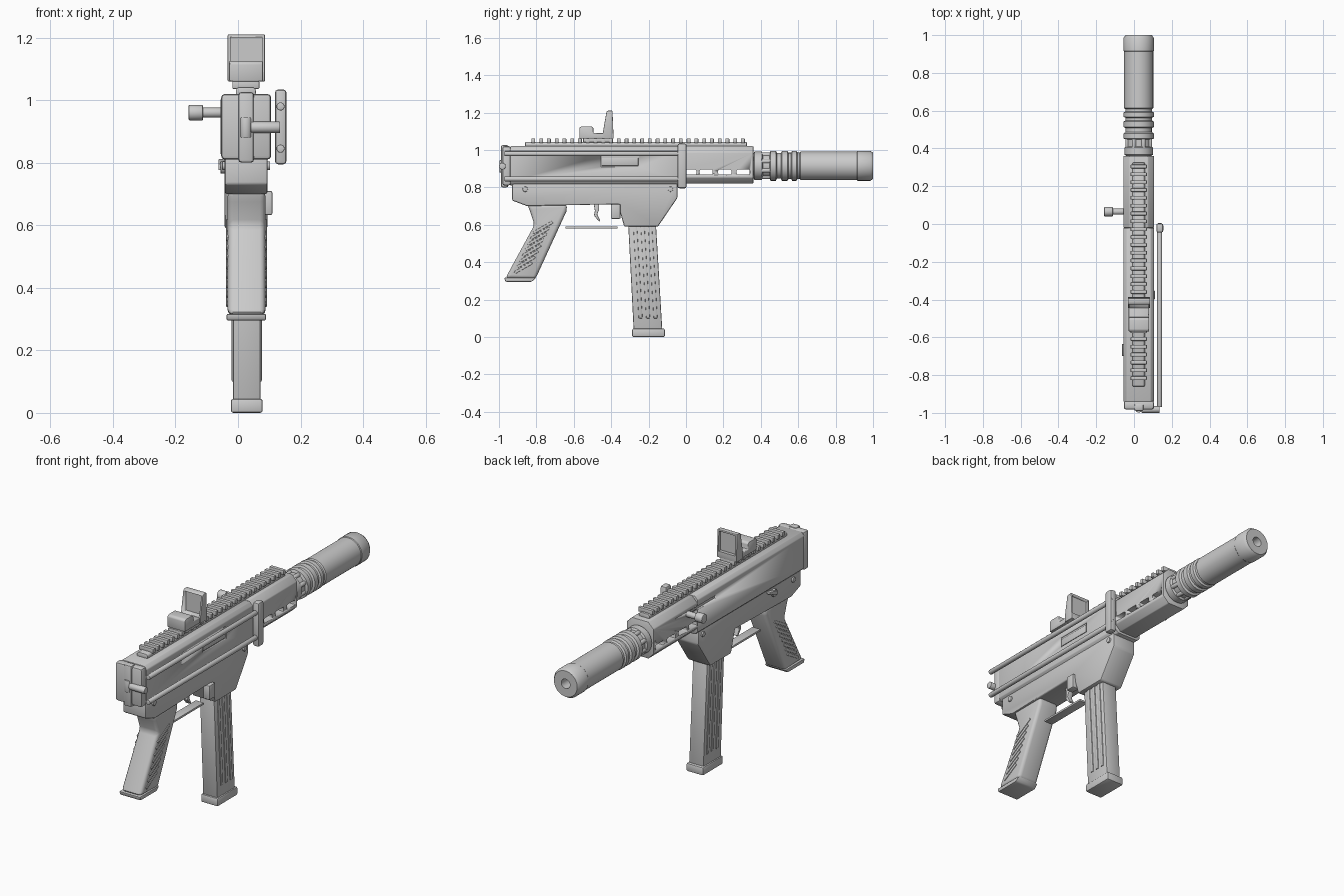
import bpy, bmesh, math
from mathutils import Vector

if "Cube" in bpy.data.objects:
    bpy.data.objects.remove(bpy.data.objects["Cube"])

CX = 0.025      # centre plane of the body
AXIS_Z = 0.915  # height of the barrel axis

metal = bpy.data.materials.new("grey_metal")
metal.use_nodes = True
GREY = (0.6, 0.6, 0.6, 1)
metal.diffuse_color = GREY
metal.node_tree.nodes["Principled BSDF"].inputs["Base Color"].default_value = GREY


def finish(name, bm, bevel=0.0, segments=2):
    bmesh.ops.recalc_face_normals(bm, faces=bm.faces)
    mesh = bpy.data.meshes.new(name)
    bm.to_mesh(mesh)
    bm.free()
    mesh.materials.append(metal)
    obj = bpy.data.objects.new(name, mesh)
    bpy.context.collection.objects.link(obj)
    bpy.ops.object.select_all(action="DESELECT")
    obj.select_set(True)
    bpy.context.view_layer.objects.active = obj
    if bevel:
        mod = obj.modifiers.new("Bevel", "BEVEL")
        mod.width, mod.segments = bevel, segments
        mod.limit_method = "ANGLE"
        bpy.ops.object.modifier_apply(modifier=mod.name)
    bpy.ops.object.shade_smooth_by_angle(angle=math.radians(35))
    return obj


def extrude(name, points, offset, bevel=0.0, segments=2):
    """Solid from a flat outline of 3D points, pushed along offset."""
    bm = bmesh.new()
    face = bm.faces.new([bm.verts.new(p) for p in points])
    moved = bmesh.ops.extrude_face_region(bm, geom=[face])["geom"]
    verts = [v for v in moved if isinstance(v, bmesh.types.BMVert)]
    bmesh.ops.translate(bm, verts=verts, vec=offset)
    return finish(name, bm, bevel, segments)


def side_profile(name, yz, x0, x1, bevel=0.0, segments=2):
    return extrude(name, [(x0, y, z) for y, z in yz], (x1 - x0, 0, 0), bevel, segments)


def box(name, x, y, z, bevel=0.0):
    outline = [(y[0], z[0]), (y[1], z[0]), (y[1], z[1]), (y[0], z[1])]
    return side_profile(name, outline, x[0], x[1], bevel)


def chamfered_tube(name, y, z, half, cut):
    """Eight-sided bar running along the body."""
    a, b = CX - half, CX + half
    lo, hi = z
    outline = [(a + cut, lo), (b - cut, lo), (b, lo + cut), (b, hi - cut),
               (b - cut, hi), (a + cut, hi), (a, hi - cut), (a, lo + cut)]
    return extrude(name, [(p, y[0], q) for p, q in outline], (0, y[1] - y[0], 0), 0.004)


def rod(name, start, end, radius, bevel=0.003, sides=24):
    start, end = Vector(start), Vector(end)
    turn = (end - start).to_track_quat("Z", "Y")
    ring = [start + turn @ Vector((radius * math.cos(t), radius * math.sin(t), 0))
            for t in (math.tau * i / sides for i in range(sides))]
    return extrude(name, ring, end - start, bevel)


def lathe(name, profile, sides=48):
    """Spin (y, radius) pairs about the barrel axis."""
    bm = bmesh.new()
    verts = [bm.verts.new((CX + r, y, AXIS_Z)) for y, r in profile]
    edges = [bm.edges.new(pair) for pair in zip(verts, verts[1:])]
    bmesh.ops.spin(bm, geom=verts + edges, cent=(CX, 0, AXIS_Z), axis=(0, 1, 0),
                   angle=math.tau, steps=sides, use_merge=True)
    bmesh.ops.remove_doubles(bm, verts=bm.verts, dist=0.0005)
    return finish(name, bm)


def cut(target, cutters):
    bpy.context.view_layer.objects.active = target
    for cutter in cutters:
        mod = target.modifiers.new("Cut", "BOOLEAN")
        mod.operation, mod.object, mod.solver = "DIFFERENCE", cutter, "EXACT"
        bpy.ops.object.modifier_apply(modifier=mod.name)
        bpy.data.objects.remove(cutter)


# Upper body with a recessed port and a handle slot
upper = chamfered_tube("upper_receiver", (-0.94, -0.02), (0.81, 1.02), 0.081, 0.018)
cut(upper, [box("port_cutter", (0.098, 0.2), (-0.455, -0.25), (0.91, 0.967)),
            box("slot_cutter", (-0.2, -0.045), (-0.18, 0.1), (0.95, 0.97))])
box("port_cover", (0.09, 0.103), (-0.45, -0.255), (0.915, 0.957), 0.002)

# Handguard with slots passing through it
guard = chamfered_tube("handguard", (-0.02, 0.36), (0.82, 1.02), 0.081, 0.032)
cut(guard, [box("vent_cutter", (-0.3, 0.3), (y, y + 0.07), (0.868, 0.895), 0.006)
            for y in (-0.015, 0.073, 0.172, 0.271)]
    + [box("slot_end_cutter", (-0.2, -0.045), (-0.1, 0.08), (0.95, 0.97))])

# Lower body and its pins
side_profile("lower_receiver", [(-0.93, 0.83), (-0.93, 0.73), (-0.85, 0.70), (-0.365, 0.71),
                                (-0.33, 0.59), (-0.15, 0.59), (-0.045, 0.745), (-0.045, 0.83)],
             CX - 0.068, CX + 0.07, 0.008)
for y in (-0.86, -0.083):
    rod("receiver_pin", (CX - 0.076, y, 0.79), (CX + 0.078, y, 0.79), 0.014)

# Top rail
chamfered_tube("rail_base", (-0.86, 0.325), (1.01, 1.042), 0.032, 0.008)
for i in range(28):
    y = -0.826 + i * 0.0415
    box("rail_tooth", (CX - 0.043, CX + 0.043), (y, y + 0.02), (1.036, 1.061), 0.003)

# Reflex sight
side_profile("sight_base", [(-0.57, 1.06), (-0.57, 1.118), (-0.56, 1.126), (-0.505, 1.126),
                            (-0.495, 1.118), (-0.495, 1.09), (-0.39, 1.09), (-0.39, 1.06)],
             CX - 0.053, CX + 0.055, 0.005)
box("sight_clamp", (CX - 0.04, CX + 0.042), (-0.55, -0.40), (1.04, 1.064), 0.004)
frame = side_profile("sight_frame", [(-0.445, 1.06), (-0.445, 1.09), (-0.425, 1.205), (-0.415, 1.21),
                                     (-0.393, 1.21), (-0.387, 1.06)], CX - 0.058, CX + 0.061, 0.003)
cut(frame, [box("window_cutter", (CX - 0.049, CX + 0.052), (-0.6, -0.2), (1.093, 1.201))])
box("sight_lens", (CX - 0.052, CX + 0.055), (-0.413, -0.407), (1.088, 1.204))

# Rear plate, hinge post and hinge arm
box("rear_plate", (CX - 0.079, CX + 0.081), (-0.982, -0.936), (0.81, 1.02), 0.012)
box("hinge_post", (CX - 0.024, CX + 0.026), (-0.99, -0.95), (0.80, 1.026), 0.01)
rod("hinge_arm", (0.04, -0.982, 0.913), (0.135, -0.982, 0.913), 0.018)
rod("hinge_knob", (CX, -0.978, 0.88), (CX, -0.978, 0.945), 0.02)

# Folded stock: two long rods and the shoulder plate
for z in (0.845, 0.98):
    rod("stock_rod", (0.136, -0.97, z), (0.136, 0.004, z), 0.013)
box("shoulder_plate", (0.118, 0.155), (-0.045, 0.003), (0.795, 1.034), 0.01)

# Grip with slanted ribs on both sides
side_profile("grip", [(-0.85, 0.71), (-0.635, 0.71), (-0.64, 0.67), (-0.805, 0.31), (-0.965, 0.315),
                      (-0.81, 0.60), (-0.835, 0.675)], CX - 0.058, CX + 0.063, 0.018, 3)
side_profile("grip_foot", [(-0.972, 0.317), (-0.965, 0.295), (-0.825, 0.295), (-0.80, 0.317)],
             CX - 0.062, CX + 0.065, 0.006)
slant = math.radians(30)
along = Vector((math.cos(slant), math.sin(slant)))
across = Vector((-along.y, along.x)) * 0.007
for i in range(8):
    t = i / 7
    middle = Vector((-0.765 - 0.105 * t, 0.585 - 0.215 * t))
    reach = along * (0.06 - 0.006 * t)
    corners = [middle - reach - across, middle + reach - across,
               middle + reach + across, middle - reach + across]
    side_profile("grip_rib", corners, CX - 0.063, CX + 0.067, 0.003)

# Trigger, guard bar, magazine catch
side_profile("trigger", [(-0.495, 0.72), (-0.487, 0.675), (-0.492, 0.65), (-0.465, 0.617),
                         (-0.458, 0.622), (-0.475, 0.655), (-0.465, 0.68), (-0.465, 0.72)],
             CX - 0.014, CX + 0.016, 0.003)
box("trigger_guard", (CX - 0.024, CX + 0.026), (-0.645, -0.365), (0.579, 0.591), 0.003)
box("magazine_catch", (0.07, 0.11), (-0.402, -0.35), (0.632, 0.71), 0.006)

# Magazine with raised ribs and a foot
TOP, BOTTOM = 0.62, 0.04


def lean(y, z):
    """Shift a depth measured at the mouth down the slanted magazine."""
    return y + 0.033 * (0.59 - z) / 0.55, z


side_profile("magazine", [lean(-0.308, TOP), lean(-0.16, TOP), lean(-0.16, BOTTOM),
                          lean(-0.313, BOTTOM)], CX - 0.041, CX + 0.047, 0.006)
for y in (-0.282, -0.242, -0.202):
    side_profile("magazine_rib", [lean(y, TOP), lean(y + 0.02, TOP), lean(y + 0.02, 0.1),
                                  lean(y, 0.1)], CX - 0.045, CX + 0.051, 0.003)
box("magazine_foot", (CX - 0.048, CX + 0.054), (-0.288, -0.113), (0.0, 0.045), 0.008)

# Charging handle on the right side
rod("handle_shaft", (-0.04, 0.065, 0.96), (-0.12, 0.065, 0.96), 0.016)
rod("handle_knob", (-0.112, 0.065, 0.96), (-0.158, 0.065, 0.96), 0.025, 0.004)

# Fire selector
rod("selector_hub", (-0.03, -0.69, 0.785), (-0.056, -0.69, 0.785), 0.02)
side_profile("selector_lever", [(-0.70, 0.775), (-0.70, 0.797), (-0.635, 0.812), (-0.635, 0.797)],
             -0.063, -0.04, 0.003)

# Barrel collar, grooved neck and suppressor in one turned body
lathe("suppressor", [(0.34, 0.0), (0.34, 0.068), (0.362, 0.068), (0.367, 0.076), (0.405, 0.076), (0.411, 0.066),
                     (0.447, 0.066), (0.452, 0.08), (0.48, 0.08), (0.486, 0.069), (0.508, 0.069),
                     (0.513, 0.08), (0.542, 0.08), (0.548, 0.07), (0.562, 0.07), (0.567, 0.08),
                     (0.59, 0.08), (0.596, 0.071), (0.608, 0.071), (0.613, 0.077), (0.913, 0.077),
                     (0.917, 0.08), (0.985, 0.08), (1.0, 0.07), (1.0, 0.026), (0.93, 0.026), (0.93, 0.0)])
for i in range(8):
    t = math.tau * (i + 0.5) / 8
    x, z = CX + 0.064 * math.cos(t), AXIS_Z + 0.064 * math.sin(t)
    rod("neck_lug", (x, 0.40, z), (x, 0.455, z), 0.012, 0.002, 12)
